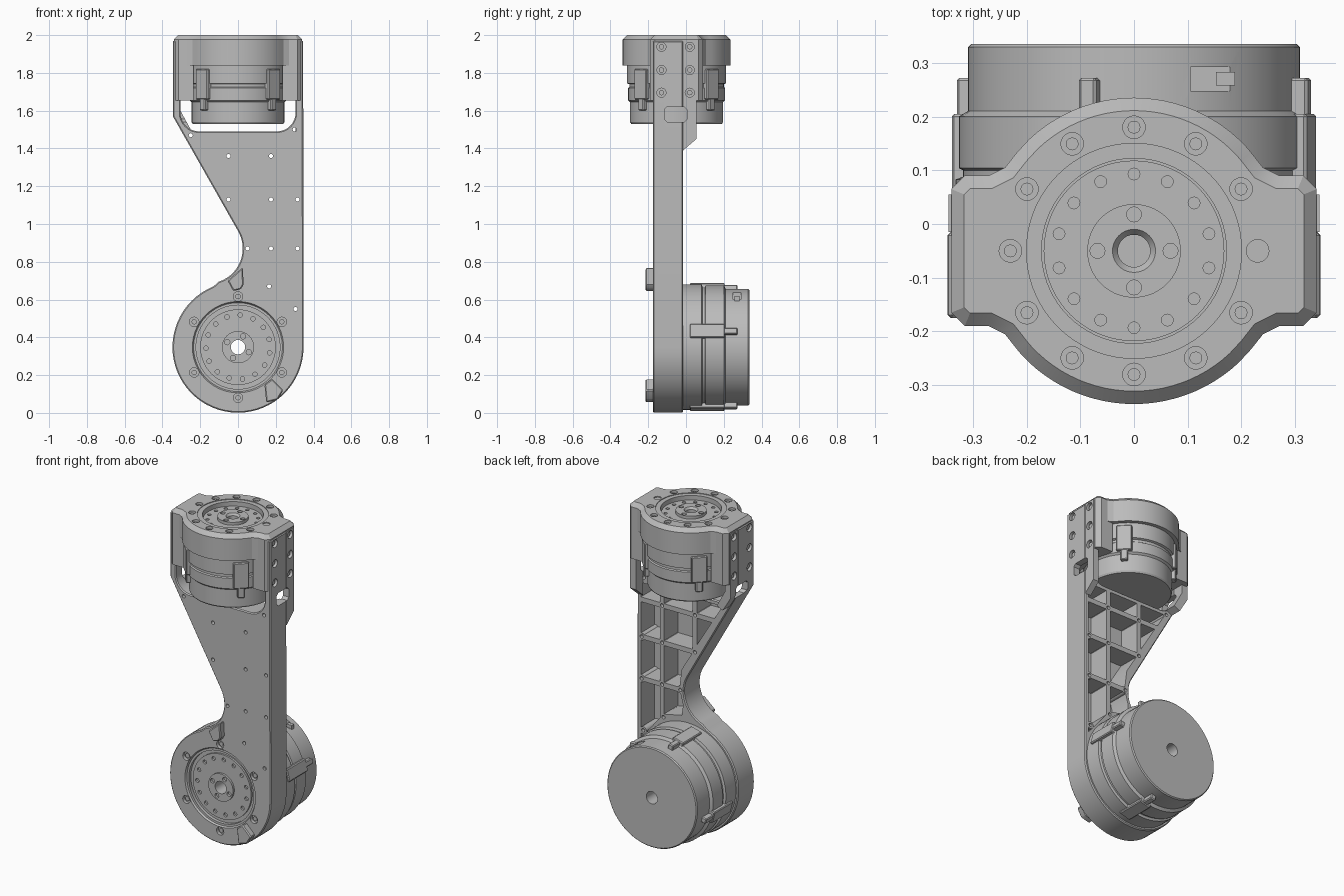
import bpy, bmesh
from math import sin, cos, pi, radians
from mathutils import Matrix, Vector

cube = bpy.data.objects.get("Cube")
if cube:
    bpy.data.objects.remove(cube)

grey = bpy.data.materials.new("machined_grey")
grey.use_nodes = True
grey.diffuse_color = (0.5, 0.5, 0.5, 1)
grey.node_tree.nodes["Principled BSDF"].inputs["Base Color"].default_value = (0.5, 0.5, 0.5, 1)

parts = []
T = Matrix.Translation
LOW = T((0, 0, 0.348)) @ Matrix.Rotation(-pi / 2, 4, 'X')   # lower joint: local z runs to the back
TOP = T((0, -0.05, 0))                                      # upper joint: local z runs up


def side(s):
    return Matrix.Rotation(s * pi / 2, 4, 'Y')


def ring(count, r, start=0.0):
    return [(r * cos(radians(start) + i * 2 * pi / count),
             r * sin(radians(start) + i * 2 * pi / count)) for i in range(count)]


def arc(cx, cy, r, a, b, n):
    return [(cx + r * cos(radians(a + (b - a) * i / n)),
             cy + r * sin(radians(a + (b - a) * i / n))) for i in range(n + 1)]


def lathe(bm, prof, M, n=72):
    rings = []
    for r, t in prof:
        if r == 0:
            rings.append([bm.verts.new(M @ Vector((0, 0, t)))] * n)
        else:
            rings.append([bm.verts.new(M @ Vector((x, y, t))) for x, y in ring(n, r)])
    if prof[0][0] > 0:
        rings.append(rings[0])
    for a, b in zip(rings, rings[1:]):
        for i in range(n):
            j = (i + 1) % n
            bm.faces.new(list(dict.fromkeys((a[i], a[j], b[j], b[i]))))


def cyl(bm, r, lo, hi, M, x=0, y=0, n=20):
    lathe(bm, [(0, lo), (r, lo), (r, hi), (0, hi)], M @ T((x, y, 0)), n)


def prism(bm, pts, lo, hi, axis):
    put = {'x': lambda a, b, t: (t, a, b), 'y': lambda a, b, t: (a, t, b),
           'z': lambda a, b, t: (a, b, t)}[axis]
    ends = [[bm.verts.new(put(a, b, t)) for a, b in pts] for t in (lo, hi)]
    for e in ends:
        bm.faces.new(e)
    for i in range(len(pts)):
        j = (i + 1) % len(pts)
        bm.faces.new((ends[0][i], ends[0][j], ends[1][j], ends[1][i]))


def box(bm, center, size, M=Matrix()):
    bmesh.ops.create_cube(bm, size=1, matrix=M @ T(center) @ Matrix.Diagonal((*size, 1)))


def make(name, build, part=True):
    bm = bmesh.new()
    build(bm)
    bmesh.ops.recalc_face_normals(bm, faces=bm.faces[:])
    me = bpy.data.meshes.new(name)
    bm.to_mesh(me)
    bm.free()
    ob = bpy.data.objects.new(name, me)
    bpy.context.collection.objects.link(ob)
    me.materials.append(grey)
    if part:
        parts.append(ob)
    return ob


def apply(ob, mod):
    bpy.context.view_layer.objects.active = ob
    bpy.ops.object.modifier_apply(modifier=mod.name)


def chamfer(ob, width, angle=40):
    mod = ob.modifiers.new("chamfer", 'BEVEL')
    mod.width, mod.segments, mod.limit_method = width, 1, 'ANGLE'
    mod.angle_limit = radians(angle)
    apply(ob, mod)


def cut(build, *targets):
    cutter = make("cutter", build, False)
    cutter.hide_render = True
    for ob in targets:
        mod = ob.modifiers.new("cut", 'BOOLEAN')
        mod.operation, mod.solver, mod.object = 'DIFFERENCE', 'EXACT', cutter
        apply(ob, mod)
    bpy.data.objects.remove(cutter)


# Arm plate with a fork at the top
outline = ([(0.345, 1.97), (0.305, 1.97)] + arc(0.205, 1.59, 0.1, 0, -90, 8)
           + arc(-0.205, 1.59, 0.1, -90, -180, 8) + [(-0.305, 1.97), (-0.345, 1.97), (-0.345, 1.57)]
           + arc(-0.16, 0.87, 0.185, 31, -72, 14) + arc(0, 0.348, 0.347, 112, 360, 44))
arm = make("arm", lambda bm: prism(bm, outline, -0.175, -0.015, 'y'))
chamfer(arm, 0.006)

# Pockets between the ribs on the back
pockets = [[(x0, z0), (x1, z0), (x1, z1), (x0, z1)]
           for x0, x1 in ((-0.035, 0.16), (0.19, 0.32))
           for z0, z1 in ((1.145, 1.345), (1.375, 1.465))]
pockets += [
    [(0.19, 0.885), (0.32, 0.885), (0.32, 1.115), (0.19, 1.115)],
    [(0.19, 0.66), (0.32, 0.5), (0.32, 0.855), (0.19, 0.855)],
    [(-0.03, 1.115), (0.16, 1.115), (0.16, 0.885), (0.055, 0.885), (0.04, 1.0)],
    [(0.16, 0.855), (0.05, 0.855), (0.03, 0.78), (0.04, 0.715), (0.16, 0.69)],
    [(-0.065, 1.18), (-0.065, 1.345), (-0.165, 1.345)],
    [(-0.185, 1.375), (-0.065, 1.375), (-0.065, 1.465), (-0.24, 1.465)]]
cut(lambda bm: [prism(bm, p, -0.15, 0.05, 'y') for p in pockets], arm)

# Screw holes and bosses at the rib crossings
spots = [(-0.25, 1.47), (-0.05, 1.36), (0.175, 1.36), (0.3, 1.5), (-0.05, 1.13), (0.175, 1.13),
         (0.315, 1.13), (0.05, 0.87), (0.175, 0.87), (0.315, 0.87), (0.165, 0.67), (0.305, 0.55)]
cut(lambda bm: [cyl(bm, 0.011, -0.3, 0.1, LOW, x, 0.348 - z, 12) for x, z in spots], arm)
make("rib_bosses", lambda bm: [lathe(
    bm, [(0.011, -0.16), (0.023, -0.16), (0.023, -0.016), (0.011, -0.016)],
    LOW @ T((x, 0.348 - z, 0)), 16) for x, z in spots])

# Joint seat on the arm front
cut(lambda bm: lathe(bm, [(0, -0.3), (0.245, -0.3), (0.245, -0.18), (0.235, -0.165), (0.222, -0.165),
                          (0.222, -0.145), (0.1, -0.145), (0.1, 0.1), (0, 0.1)], LOW), arm)
low_bolts = ring(6, 0.268, 30)
cut(lambda bm: [cyl(bm, 0.025, -0.3, -0.155, LOW, x, y) for x, y in low_bolts], arm)
make("joint_screws", lambda bm: [cyl(bm, 0.014, -0.165, -0.15, LOW, x, y, 12) for x, y in low_bolts])

# Travel stops on the front face
stops = [[(-0.055, 0.7), (-0.025, 0.645), (0.015, 0.655), (0.03, 0.68), (0.025, 0.77), (-0.005, 0.745)],
         [(0.14, 0.15), (0.18, 0.18), (0.24, 0.12), (0.21, 0.07), (0.15, 0.055)]]
chamfer(make("travel_stops", lambda bm: [prism(bm, p, -0.215, -0.17, 'y') for p in stops]), 0.006)

# Fork walls
right_wall = [(-0.015, 1.39), (0.055, 1.45), (0.055, 1.97), (-0.015, 1.97)]
left_wall = [(-0.345, 1.97), (-0.345, 1.57), (-0.29, 1.48), (-0.25, 1.5), (-0.305, 1.6), (-0.305, 1.97)]
wall_r = make("fork_wall_right", lambda bm: prism(bm, right_wall, 0.305, 0.345, 'x'))
wall_l = make("fork_wall_left", lambda bm: prism(bm, left_wall, -0.015, 0.055, 'y'))

# Upper housing: round collar with two side wings
def half(s):
    pts = [(0.218, 0.183), (0.24, 0.155), (0.27, 0.14), (0.315, 0.14), (0.34, 0.115)]
    pts += [(x, -y) for x, y in reversed(pts)]
    return [(s * x, s * y - 0.05) for x, y in reversed(pts)]


plan = (half(1) + arc(0, -0.05, 0.285, 43, 137, 24)[:-1] + half(-1)
        + arc(0, -0.05, 0.285, 223, 317, 24)[:-1])
housing = make("upper_housing", lambda bm: prism(bm, plan, 1.84, 2.0, 'z'))
mod_edges = bmesh.new()
mod_edges.from_mesh(housing.data)
rim = [e for e in mod_edges.edges if all(v.co.z > 1.99 for v in e.verts)]
bmesh.ops.bevel(mod_edges, geom=rim, offset=0.024, segments=1, affect='EDGES')
mod_edges.to_mesh(housing.data)
mod_edges.free()


def wing(bm):
    for s in (1, -1):
        prism(bm, [(s * x, y - 0.05) for x, y in (
            (0.235, -0.14), (0.315, -0.14), (0.34, -0.115), (0.34, 0.115), (0.315, 0.14), (0.235, 0.14))],
            1.655, 1.845, 'z')


wings = make("side_wings", wing)

# Side screws and slots
side_spots = [(s, y, z) for s in (1, -1) for y in (-0.13, 0.02) for z in (1.695, 1.815, 1.938)]
cut(lambda bm: [cyl(bm, 0.024, 0.325, 0.4, side(s), -s * z, y) for s, y, z in side_spots],
    arm, wall_r, wall_l, housing, wings)
make("side_screws", lambda bm: [cyl(bm, 0.014, 0.3, 0.335, side(s), -s * z, y, 12)
                                for s, y, z in side_spots])
slot = [(y - 0.055, z + 1.58) for y, z in (
    (-0.06, -0.025), (-0.045, -0.04), (0.045, -0.04), (0.06, -0.025),
    (0.06, 0.025), (0.045, 0.04), (-0.045, 0.04), (-0.06, 0.025))]
cut(lambda bm: [prism(bm, slot, s * 0.25, s * 0.4, 'x') for s in (1, -1)], arm, wall_r, wall_l)

# Recesses and bolts in the housing top
cut(lambda bm: cyl(bm, 0.2, 1.996, 2.1, TOP, n=72), housing)
cut(lambda bm: cyl(bm, 0.172, 1.955, 2.1, TOP, n=72), housing)
top_bolts = ring(12, 0.23)
cut(lambda bm: [cyl(bm, 0.021, 1.98 if i else 1.994, 2.1, TOP, x, y)
                for i, (x, y) in enumerate(top_bolts)], housing)
make("housing_screws", lambda bm: [cyl(bm, 0.012, 1.97, 1.99, TOP, x, y, 12) for x, y in top_bolts[1:]])

# Upper motor
upper = make("upper_motor", lambda bm: lathe(bm, [
    (0, 1.9), (0.03, 1.9), (0.03, 1.975), (0.04, 1.988), (0.087, 1.988), (0.087, 1.97), (0.168, 1.97),
    (0.168, 1.86), (0.262, 1.86), (0.262, 1.745), (0.25, 1.74), (0.25, 1.725), (0.257, 1.72),
    (0.257, 1.655), (0.246, 1.645), (0.246, 1.54), (0.24, 1.53), (0, 1.53)], TOP))
cut(lambda bm: [cyl(bm, 0.011, 1.955, 2.1, TOP, x, y, 12) for x, y in ring(14, 0.143, 90)]
    + [cyl(bm, 0.014, 1.97, 2.1, TOP, x, y, 12) for x, y in ring(4, 0.068)], upper)

# Lower motor, with a bore right through
lower = make("lower_motor", lambda bm: lathe(bm, [
    (0.038, -0.17), (0.085, -0.17), (0.085, -0.157), (0.2, -0.157), (0.2, -0.02), (0.332, -0.02),
    (0.332, 0.083), (0.318, 0.088), (0.318, 0.1), (0.326, 0.104), (0.326, 0.2), (0.309, 0.21),
    (0.309, 0.329), (0.303, 0.335), (0.038, 0.335)], LOW))
cut(lambda bm: [cyl(bm, 0.012, -0.3, -0.142, LOW, x, y, 12) for x, y in ring(15, 0.17, 10)]
    + [cyl(bm, 0.014, -0.3, -0.155, LOW, x, y, 12) for x, y in ring(4, 0.063, 25)], lower)
cut(lambda bm: box(bm, (0.15, 0.27, 0.63), (0.09, 0.045, 0.06)), lower)
make("cable_socket", lambda bm: box(bm, (0.17, 0.27, 0.605), (0.035, 0.025, 0.03)))


# Clips around each motor
def clips(bm, M, start, r, width, wide, thin):
    for i in range(4):
        R = M @ Matrix.Rotation(radians(start + 90 * i), 4, 'Z')
        for (lo, hi), w, out in ((wide, width, 0), (thin, width * 0.45, -0.004)):
            box(bm, (r - 0.025 + out, 0, (lo + hi) / 2), (0.05, w, hi - lo), R)


chamfer(make("lower_clips", lambda bm: clips(bm, LOW, -15, 0.342, 0.075, (0.02, 0.205), (0.2, 0.272))), 0.005)
chamfer(make("upper_clips", lambda bm: clips(bm, TOP, 45, 0.274, 0.09, (1.66, 1.82), (1.6, 1.67))), 0.005)

# Smooth round surfaces, keep edges sharp
bpy.ops.object.select_all(action='DESELECT')
for ob in parts:
    ob.select_set(True)
bpy.context.view_layer.objects.active = arm
bpy.ops.object.shade_smooth_by_angle(angle=radians(25))
